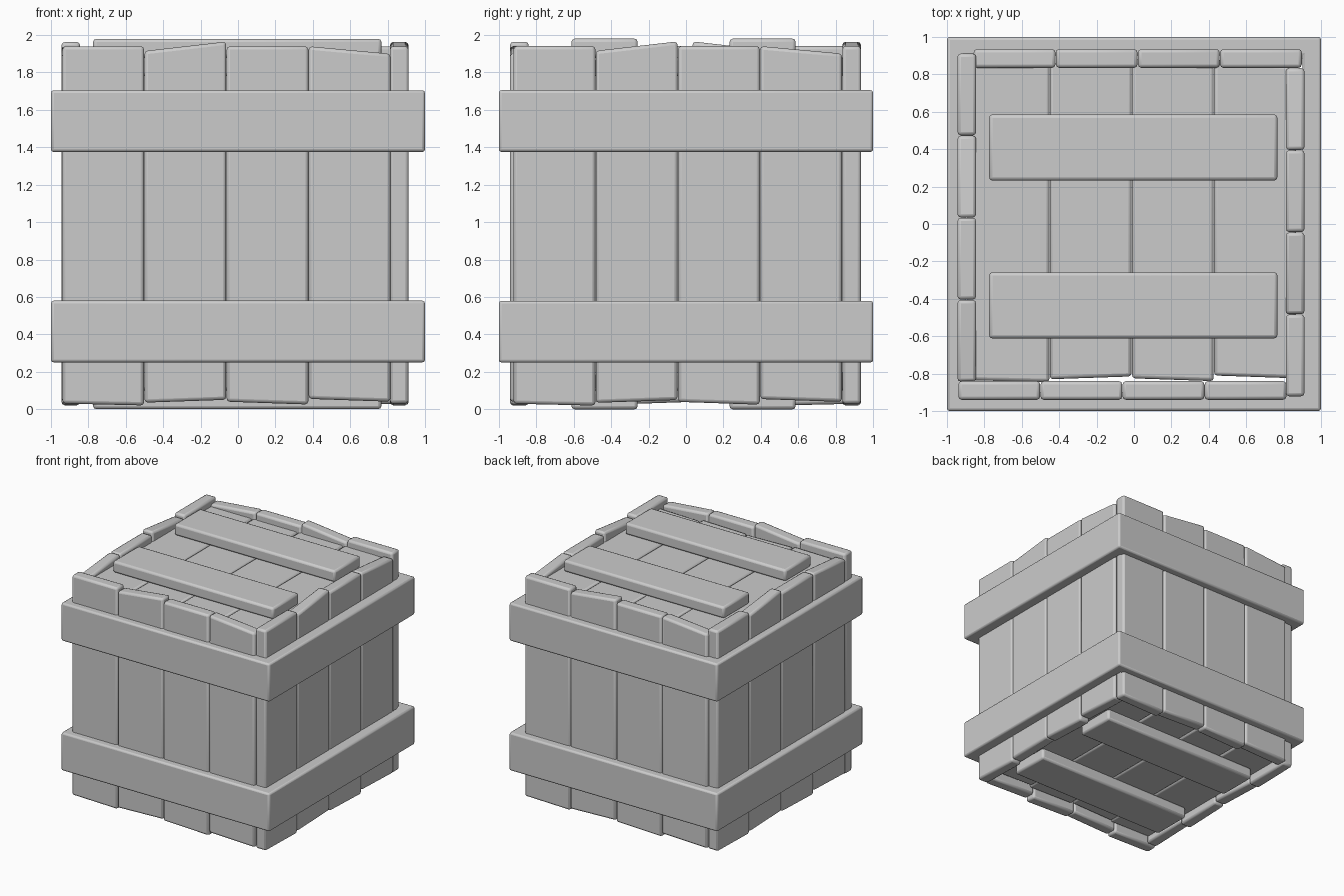
import bpy, bmesh
from math import radians
from mathutils import Matrix, Vector

if "Cube" in bpy.data.objects:
    bpy.data.objects.remove(bpy.data.objects["Cube"])


def finish(name, bm, bevel, segments=2):
    bmesh.ops.recalc_face_normals(bm, faces=bm.faces)
    me = bpy.data.meshes.new(name)
    bm.to_mesh(me)
    bm.free()
    ob = bpy.data.objects.new(name, me)
    bpy.context.collection.objects.link(ob)
    mod = ob.modifiers.new("soft_edges", "BEVEL")
    mod.width = bevel
    mod.segments = segments
    mod.limit_method = "ANGLE"
    bpy.ops.object.select_all(action="DESELECT")
    ob.select_set(True)
    bpy.context.view_layer.objects.active = ob
    bpy.ops.object.shade_smooth_by_angle(angle=radians(40))
    return ob


def prism(bm, outline, depth, matrix):
    """Extrude a (u, v) outline from w = 0 to w = depth, placed by matrix."""
    a = [bm.verts.new(matrix @ Vector((u, v, 0))) for u, v in outline]
    b = [bm.verts.new(matrix @ Vector((u, v, depth))) for u, v in outline]
    bm.faces.new(a)
    bm.faces.new(b)
    n = len(a)
    for i in range(n):
        j = (i + 1) % n
        bm.faces.new((a[i], a[j], b[j], b[i]))


def frame(origin, u, v, w):
    m = Matrix((u, v, w)).transposed().to_4x4()
    m.translation = origin
    return m


# Uneven plank ends: bottom left/right, top left/right
ENDS = [(0.03, 0.02, 1.94, 1.94), (0.035, 0.05, 1.915, 1.965),
        (0.04, 0.025, 1.94, 1.94), (0.055, 0.04, 1.94, 1.90)]
PITCH = 0.439
UP = (0, 0, 1)


def plank_panel(name, matrix, thickness, trim_low=0.0, trim_high=0.0):
    bm = bmesh.new()
    for i, (bl, br, tl, tr) in enumerate(ENDS):
        l, r = i * PITCH + 0.001, (i + 1) * PITCH - 0.001
        prism(bm, [(l, bl + trim_low), (r, br + trim_low),
                   (r, tr - trim_high), (l, tl - trim_high)], thickness, matrix)
    return finish(name, bm, 0.018)


# Four walls arranged in a pinwheel, w pointing inward
plank_panel("front_wall", frame((-0.94, -0.94, 0), (1, 0, 0), UP, (0, 1, 0)), 0.1)
plank_panel("right_wall", frame((0.912, -0.922, 0), (0, 1, 0), UP, (-1, 0, 0)), 0.1)
plank_panel("back_wall", frame((0.898, 0.935, 0), (-1, 0, 0), UP, (0, -1, 0)), 0.1)
plank_panel("left_wall", frame((-0.944, 0.912, 0), (0, -1, 0), UP, (1, 0, 0)), 0.1)

# Recessed lid and floor planks
for name, z in (("lid_planks", 1.78), ("floor_planks", 0.10)):
    plank_panel(name, frame((-0.89, -0.95, z), (1, 0, 0), (0, 1, 0), UP),
                0.1, 0.085, 0.11)

# Battens across lid and floor
for side, z in (("lid", 1.88), ("floor", 0.0)):
    for k, y in enumerate((-0.612, 0.232)):
        bm = bmesh.new()
        prism(bm, [(-0.775, y), (0.767, y), (0.767, y + 0.354), (-0.775, y + 0.354)],
              0.1, Matrix.Translation((0, 0, z)))
        finish(f"{side}_batten_{k + 1}", bm, 0.018)

# Mitred bands around the crate
for name, z0, z1 in (("lower_band", 0.25, 0.58), ("upper_band", 1.375, 1.705)):
    bm = bmesh.new()
    rings = []
    for s, z in ((1, z0), (1, z1), (0.9, z1), (0.9, z0)):
        rings.append([bm.verts.new((x * s, y * s, z))
                      for x, y in ((-1, -1), (1, -1), (1, 1), (-1, 1))])
    for i in range(4):
        a, b = rings[i], rings[(i + 1) % 4]
        for j in range(4):
            k = (j + 1) % 4
            bm.faces.new((a[j], a[k], b[k], b[j]))
    finish(name, bm, 0.015)
